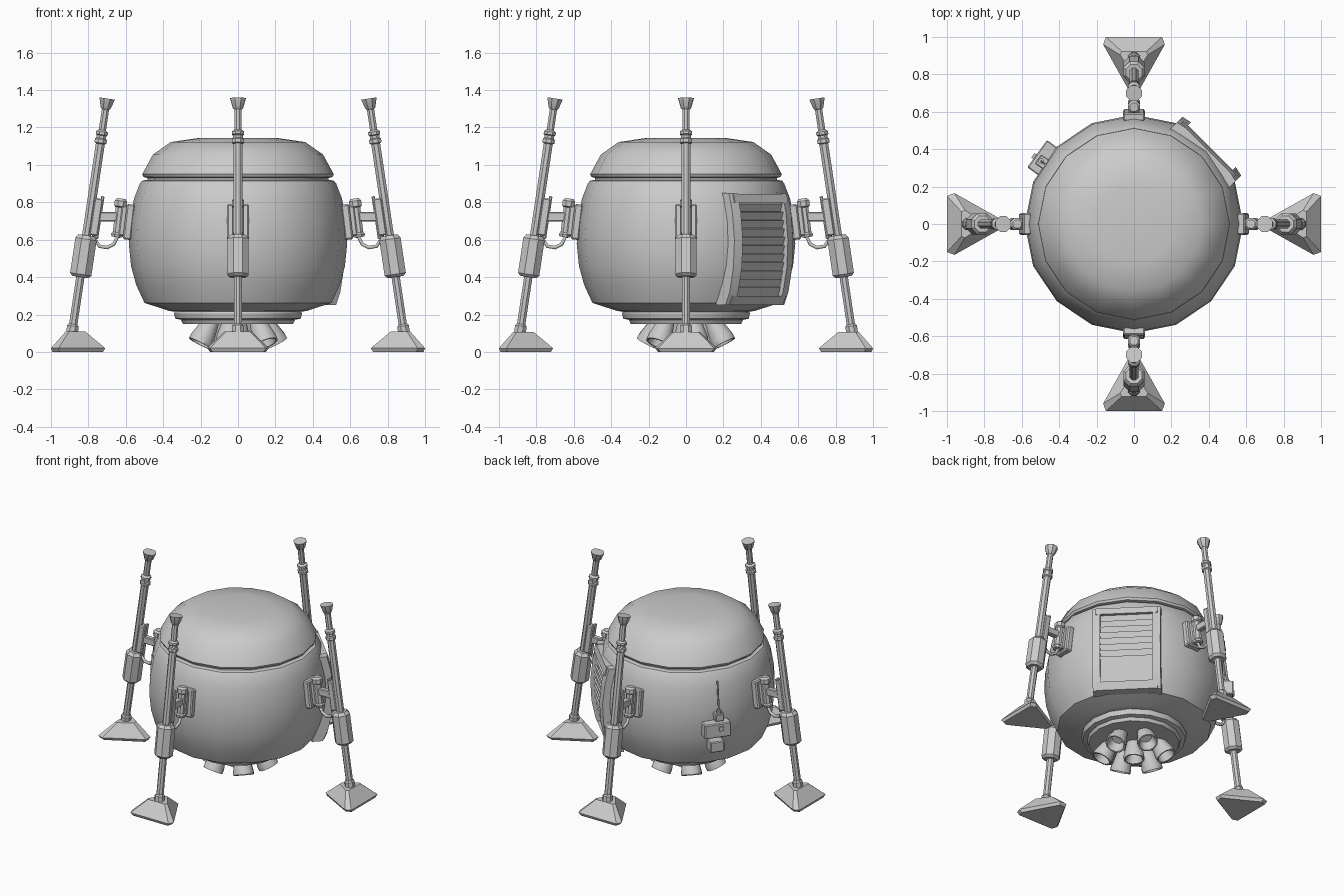
import bpy, bmesh, math
from mathutils import Matrix, Vector

if "Cube" in bpy.data.objects:
    bpy.data.objects.remove(bpy.data.objects["Cube"])

I = Matrix.Identity(4)
T = lambda x, y, z: Matrix.Translation((x, y, z))
R = lambda deg, ax: Matrix.Rotation(math.radians(deg), 4, ax)


def finish(name, bm, M=I):
    bmesh.ops.transform(bm, matrix=M, verts=bm.verts)
    bmesh.ops.recalc_face_normals(bm, faces=bm.faces)
    me = bpy.data.meshes.new(name)
    bm.to_mesh(me)
    bm.free()
    ob = bpy.data.objects.new(name, me)
    bpy.context.collection.objects.link(ob)
    bpy.ops.object.select_all(action='DESELECT')
    ob.select_set(True)
    bpy.context.view_layer.objects.active = ob
    bpy.ops.object.shade_smooth_by_angle(angle=math.radians(30))
    return ob


def loft(name, rings, M=I):
    """Skin between rings of equal point count, capped at both ends."""
    bm = bmesh.new()
    vs = [[bm.verts.new(p) for p in ring] for ring in rings]
    n = len(vs[0])
    for a, b in zip(vs, vs[1:]):
        for i in range(n):
            bm.faces.new((a[i], a[(i + 1) % n], b[(i + 1) % n], b[i]))
    bm.faces.new(vs[0][::-1])
    bm.faces.new(vs[-1])
    return finish(name, bm, M)


def lathe(name, prof, n, M=I, phase=0.0):
    ang = [2 * math.pi * (i + phase) / n for i in range(n)]
    return loft(name, [[(r * math.cos(a), r * math.sin(a), z) for a in ang] for r, z in prof], M)


def box(name, size, M=I, bevel=0.0):
    bm = bmesh.new()
    bmesh.ops.create_cube(bm, size=1, matrix=Matrix.Diagonal((*size, 1)))
    if bevel:
        bmesh.ops.bevel(bm, geom=bm.edges[:], offset=bevel, segments=1, affect='EDGES')
    return finish(name, bm, M)


# main hull
hull = lathe("hull", [(.34, .215), (.37, .22), (.50, .262), (.545, .36), (.572, .46), (.584, .58),
                      (.578, .70), (.556, .82), (.525, .90), (.513, .915), (.49, .92)], 16)
# domed lid with seam below
lathe("lid_seam", [(.485, .90), (.485, .95)], 16)
lathe("lid", [(.485, .93), (.505, .935), (.512, .95), (.455, 1.055), (.36, 1.122), (.21, 1.144)], 16)
# engine base ring
lathe("engine_base", [(.295, .15), (.305, .172), (.335, .178), (.342, .205), (.335, .225)], 16)

# engine nozzles: one in the middle and six tilted outwards
NOZZLE = [(.04, .03), (.053, -.03), (.068, -.10), (.068, -.125), (.058, -.125), (.04, -.06)]
lathe("nozzle_centre", NOZZLE, 12, T(0, 0, .155))
for i in range(6):
    lathe(f"nozzle_{i}", NOZZLE, 12, R(15 + 60 * i, 'Z') @ T(.152, 0, .155) @ R(-28, 'Y'))

# side hatch: curved frame with louvres, set into the hull
HATCH = [(.25, .515), (.32, .548), (.45, .576), (.6, .584), (.75, .568), (.85, .542)]
H = R(45, 'Z')


def hatch_u(z):
    for (z0, u0), (z1, u1) in zip(HATCH, HATCH[1:]):
        if z <= z1:
            return u0 + (u1 - u0) * (z - z0) / (z1 - z0)
    return HATCH[-1][1]


def wall(name, v0, v1, z0, z1, d0, d1, lip=0.0):
    zs = [z0] + [z for z, _ in HATCH if z0 < z < z1] + [z1]
    rings = []
    for z in zs:
        u = hatch_u(z)
        vi, vo = sorted((v0, v1), key=abs)
        rings.append([(u + d0, vi, z), (u + d1, vi, z), (u + d1 - lip, vo, z), (u + d0, vo, z)])
    return loft(name, rings, H)


cutter = wall("hatch_cutter", -.17, .171, .295, .795, -.05, .12)
cutter.hide_render = True
cutter.hide_viewport = True
cut = hull.modifiers.new("hatch_recess", 'BOOLEAN')
cut.operation = 'DIFFERENCE'
cut.solver = 'EXACT'
cut.object = cutter
wall("hatch_back", -.18, .181, .285, .805, -.06, -.03)
for s in (-1, 1):
    wall("hatch_side_frame", s * .17, s * .222, .25, .85, -.07, .016, .012)
wall("hatch_top_frame", -.2, .201, .795, .845, -.05, .016)
wall("hatch_bottom_frame", -.2, .201, .25, .30, -.05, .016)
for i in range(11):
    z = .322 + i * .0447
    box("hatch_louvre", (.012, .345, .052), H @ T(hatch_u(z) - .02, 0, z) @ R(20, 'Y'))

# instrument boxes and aerial on the back left
E = R(144, 'Z')
box("instrument_box", (.09, .18, .10), E @ T(.595, 0, .545), .006)
box("instrument_box_knob", (.02, .03, .03), E @ T(.643, .02, .56))
box("lower_instrument_box", (.08, .095, .075), E @ T(.59, 0, .425), .006)
box("aerial_mount", (.07, .06, .05), E @ T(.585, .02, .625), .005)
lathe("aerial_socket", [(.016, .64), (.016, .675)], 8, E @ T(.60, .02, 0))
lathe("aerial", [(.006, 0), (.006, .21)], 6, E @ T(.598, .02, .66) @ R(-8, 'Y'))

# landing legs, one on each side
FOOT = [(1.0, -.15), (1.0, .15), (.96, .165), (.71, .025), (.71, -.025), (.96, -.165)]
FOOT_TOP = [(.922, -.065), (.922, .065), (.905, .075), (.815, .015), (.815, -.015), (.905, -.075)]
for k, side in enumerate(("right", "back", "left", "front")):
    A = R(90 * k, 'Z')
    S = A @ T(.903, 0, 0) @ R(-math.degrees(math.atan(.15)), 'Y')
    loft(f"{side}_foot", [[(.88 + (x - .88) * .93, y * .9, 0) for x, y in FOOT],
                          [(x, y, .02) for x, y in FOOT],
                          [(x, y, .108) for x, y in FOOT_TOP]], A)
    lathe(f"{side}_ankle", [(.034, .09), (.034, .14), (.026, .15)], 8, S, .5)
    lathe(f"{side}_lower_strut", [(.024, .12), (.024, .45)], 8, S, .5)
    lathe(f"{side}_strut_housing", [(.046, .405), (.062, .42), (.062, .61), (.046, .63)], 8, S, .5)
    lathe(f"{side}_upper_strut", [(.026, .60), (.026, 1.125), (.035, 1.13), (.035, 1.15), (.028, 1.155),
                                  (.028, 1.17), (.035, 1.175), (.035, 1.19), (.021, 1.2),
                                  (.021, 1.31), (.030, 1.32), (.045, 1.37)], 8, S, .5)
    # bracket joining the strut to the hull
    box(f"{side}_strut_rail", (.045, .05, .20), S @ T(-.036, 0, .735), .006)
    box(f"{side}_rail_edge", (.018, .035, .23), S @ T(-.055, 0, .735), .004)
    box(f"{side}_bracket_arm", (.12, .036, .05), A @ T(.69, 0, .722), .005)
    box(f"{side}_mount_plate", (.045, .115, .19), A @ T(.583, 0, .695) @ R(-7, 'Y'), .008)
    box(f"{side}_mount_rib", (.05, .06, .16), A @ T(.605, 0, .70) @ R(-7, 'Y'), .006)
    lathe(f"{side}_hinge_post", [(.03, -.10), (.034, -.085), (.026, -.075), (.026, .06), (.036, .066),
                                 (.036, .095), (.024, .108)], 8, A @ T(.637, 0, .713) @ R(-7, 'Y'), .5)
    # hose looping below the bracket
    cu = bpy.data.curves.new(f"{side}_hose", 'CURVE')
    cu.dimensions = '3D'
    cu.bevel_depth = .011
    cu.bevel_resolution = 1
    cu.use_fill_caps = True
    pts = [(.60, .63), (.645, .615), (.665, .575), (.70, .558), (.74, .565), (.765, .60), (.775, .635)]
    sp = cu.splines.new('POLY')
    sp.points.add(len(pts) - 1)
    for p, (x, z) in zip(sp.points, pts):
        p.co = (*(A @ Vector((x, 0, z))), 1)
    bpy.context.collection.objects.link(bpy.data.objects.new(f"{side}_hose", cu))
